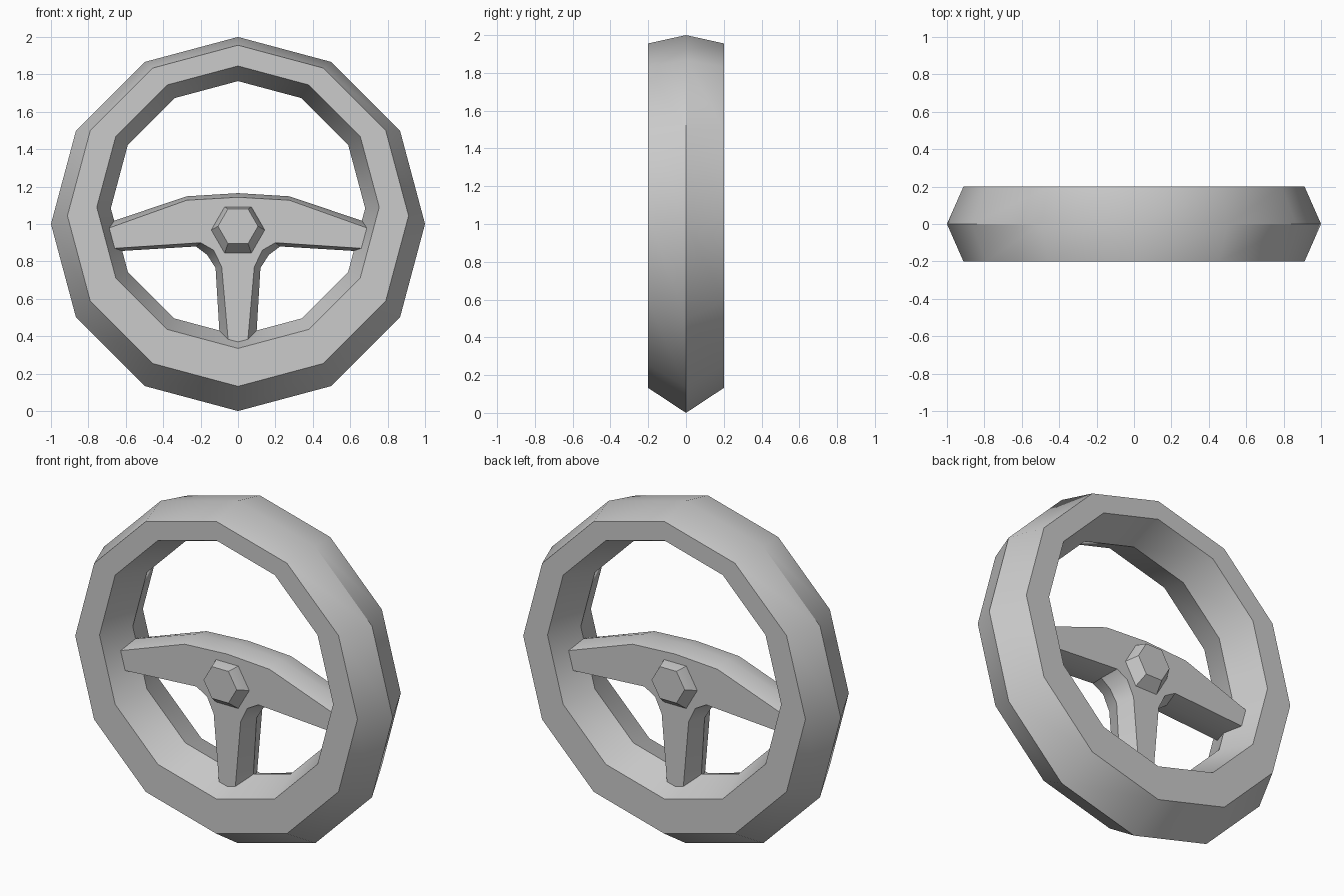
import bpy, bmesh
from math import sin, cos, pi, radians

if "Cube" in bpy.data.objects:
    bpy.data.objects.remove(bpy.data.objects["Cube"])


def circle(n, r, y, zc):
    return [(r * cos(2 * pi * i / n), y, zc + r * sin(2 * pi * i / n)) for i in range(n)]


def loft(name, loops, closed=False):
    """Bridge matching loops; join the ends or cap them."""
    bm = bmesh.new()
    rows = [[bm.verts.new(p) for p in loop] for loop in loops]
    n = len(rows[0])
    pairs = list(zip(rows, rows[1:]))
    if closed:
        pairs.append((rows[-1], rows[0]))
    else:
        bm.faces.new(rows[0])
        bm.faces.new(rows[-1])
    for a, b in pairs:
        for i in range(n):
            j = (i + 1) % n
            bm.faces.new((a[i], a[j], b[j], b[i]))
    bmesh.ops.recalc_face_normals(bm, faces=bm.faces)
    me = bpy.data.meshes.new(name)
    bm.to_mesh(me)
    bm.free()
    ob = bpy.data.objects.new(name, me)
    bpy.context.collection.objects.link(ob)
    bpy.ops.object.select_all(action='DESELECT')
    ob.select_set(True)
    bpy.context.view_layer.objects.active = ob
    bpy.ops.object.shade_smooth_by_angle(angle=radians(30))
    return ob


# Rim: twelve-sided ring with a six-sided section (radius, y, centre height)
section = [(1.0, 0, 1.0), (0.912, -0.2, 1.044), (0.755, -0.2, 1.09),
           (0.68, 0, 1.084), (0.755, 0.2, 1.09), (0.912, 0.2, 1.044)]
loft("rim", [circle(12, r, y, z) for r, y, z in section], closed=True)


# Spokes: T-shaped outline, widest in the middle of its depth
def outline(half, top, y):
    right = [(x, y, z) for x, z in half]
    left = [(-x, y, z) for x, z in reversed(half)]
    return [(0, y, top)] + right + left


face = [(0.275, 1.127), (0.72, 0.968), (0.72, 0.866), (0.2, 0.90),
        (0.13, 0.86), (0.087, 0.77), (0.05, 0.35)]
middle = [(0.275, 1.148), (0.72, 0.998), (0.72, 0.85), (0.225, 0.88),
          (0.165, 0.835), (0.12, 0.765), (0.095, 0.35)]
loft("spokes", [outline(face, 1.143, -0.1), outline(middle, 1.165, 0),
                outline(face, 1.143, 0.1)])

# Hub: tapered hexagonal boss standing out on both sides
loft("hub", [circle(6, r, y, z) for r, y, z in
             [(0.107, -0.165, 0.988), (0.143, -0.1, 0.968),
              (0.143, 0.1, 0.968), (0.107, 0.165, 0.988)]])
